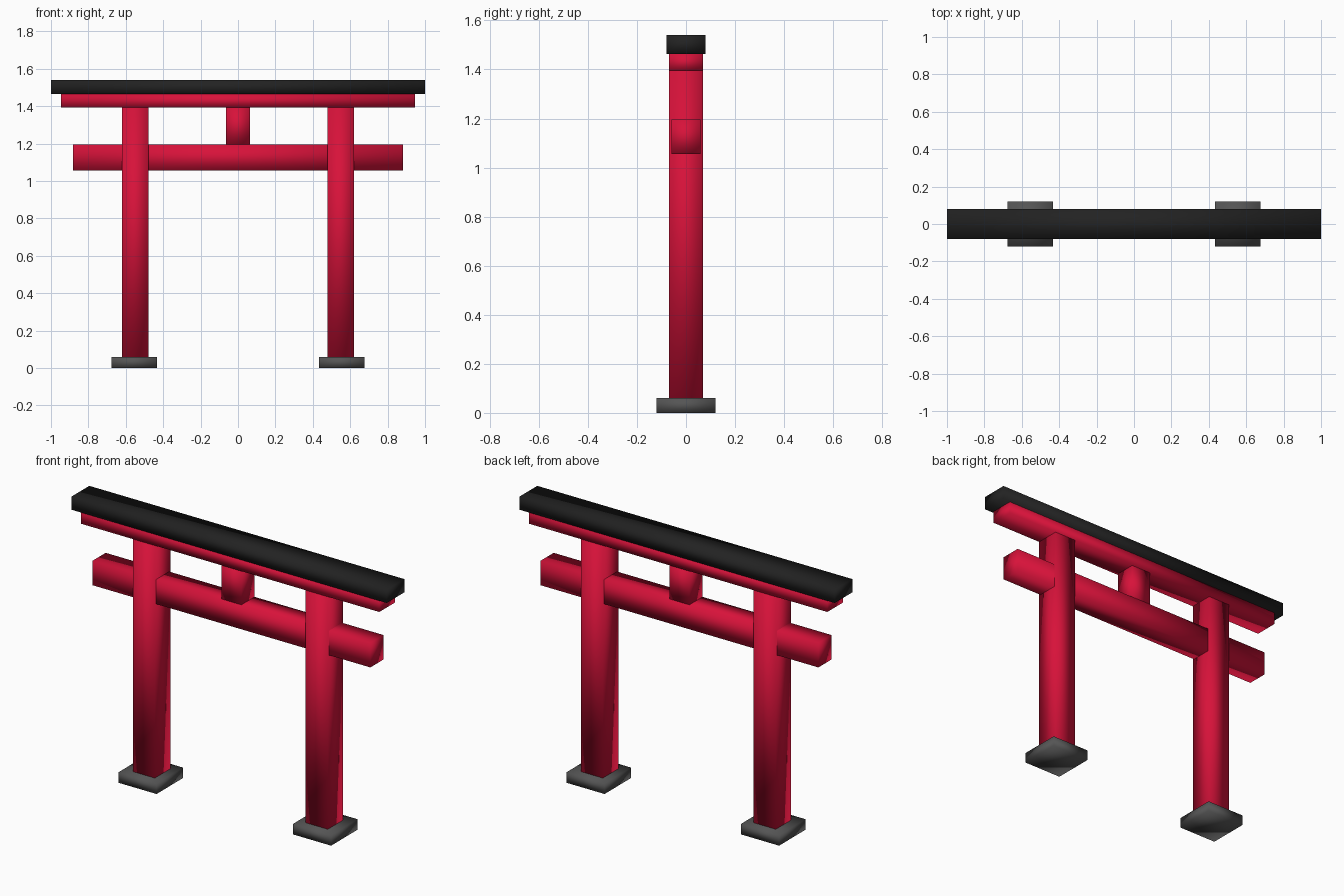
import bpy

if "Cube" in bpy.data.objects:
    bpy.data.objects.remove(bpy.data.objects["Cube"])


def material(name, rgb):
    m = bpy.data.materials.new(name)
    m.diffuse_color = (*rgb, 1.0)
    m.use_nodes = True
    m.node_tree.nodes["Principled BSDF"].inputs["Base Color"].default_value = m.diffuse_color
    return m


RED = material("crimson_red", (0.68, 0.006, 0.042))
BLACK = material("roof_black", (0.016, 0.016, 0.016))
GREY = material("stone_grey", (0.09, 0.09, 0.09))


def box(name, mat, x, half_x, half_y, z0, z1):
    """Soft-shaded box centred on y = 0, spanning z0 to z1."""
    bpy.ops.mesh.primitive_cube_add(size=2, location=(x, 0, (z0 + z1) / 2))
    ob = bpy.context.object
    ob.name = name
    ob.scale = (half_x, half_y, (z1 - z0) / 2)
    bpy.ops.object.transform_apply(location=False, rotation=False, scale=True)
    bpy.ops.object.shade_smooth()
    ob.data.materials.append(mat)
    return ob


# Posts on stone footings
for side, s in (("left", -1), ("right", 1)):
    box(side + "_footing", GREY, s * 0.554, 0.121, 0.12, 0.0, 0.06)
    box(side + "_post", RED, s * 0.549, 0.07, 0.07, 0.06, 1.394)

# Tie beam through the posts and short strut above it
box("tie_beam", RED, 0, 0.882, 0.06, 1.055, 1.195)
box("centre_strut", RED, 0, 0.063, 0.06, 1.195, 1.394)

# Upper lintel and black cap
box("upper_lintel", RED, 0, 0.946, 0.07, 1.394, 1.464)
box("roof_cap", BLACK, 0, 1.0, 0.08, 1.464, 1.54)
